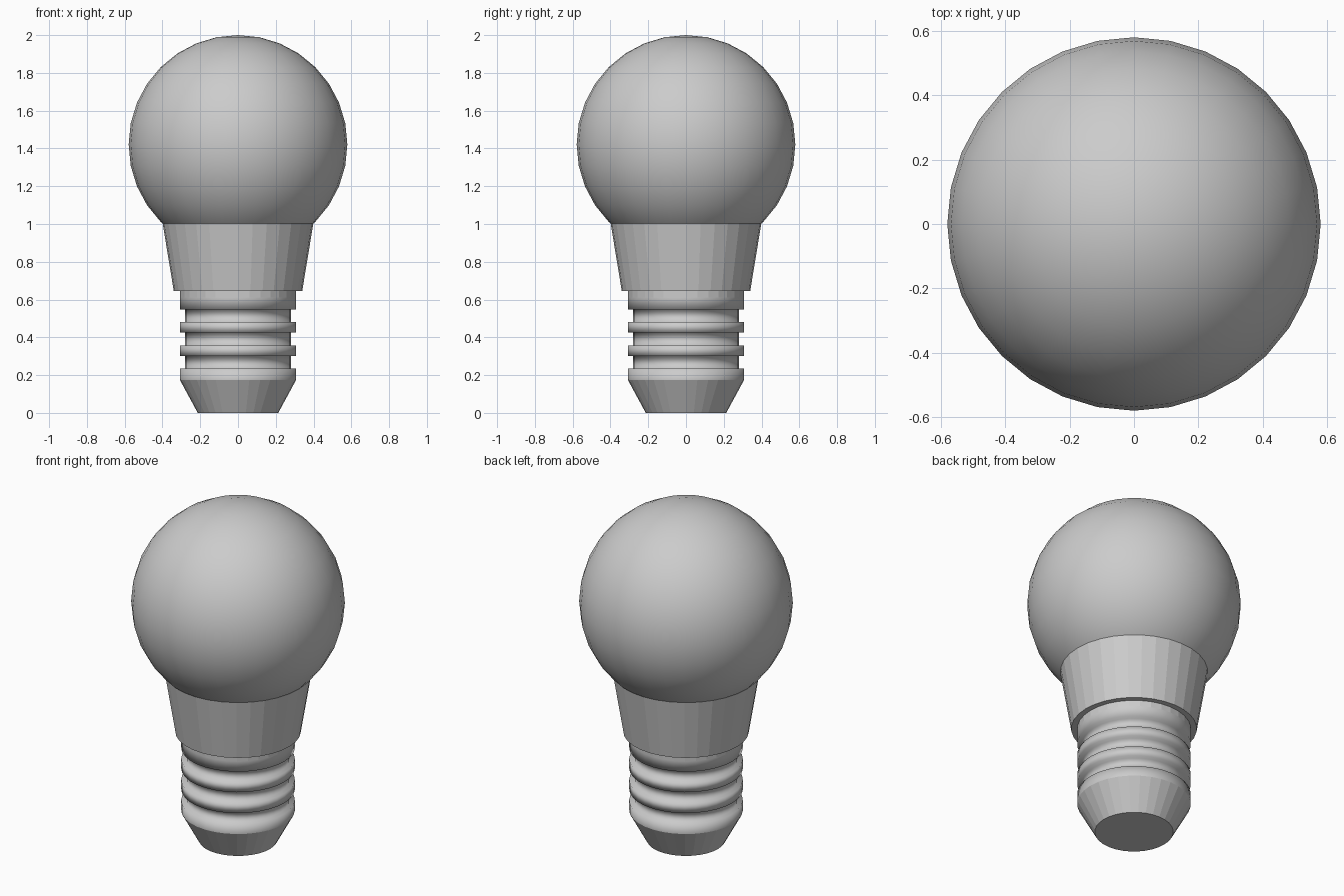
import bpy
import bmesh
from math import cos, sin, tau

cube = bpy.data.objects.get("Cube")
if cube:
    bpy.data.objects.remove(cube, do_unlink=True)

SIDES = 32

# One plain grey for the whole bulb
grey = bpy.data.materials.new("plain grey")
grey.use_nodes = True
colour = (0.6, 0.6, 0.6, 1)
grey.diffuse_color = colour
grey.node_tree.nodes["Principled BSDF"].inputs["Base Color"].default_value = colour


def lathe(name, profile, smooth=False, cap_bottom=False, cap_top=False):
    """Spin (radius, height) points around z, from bottom to top."""
    bm = bmesh.new()
    rings = [[bm.verts.new((r * cos(tau * i / SIDES), r * sin(tau * i / SIDES), z))
              for i in range(SIDES)] for r, z in profile]
    for low, high in zip(rings, rings[1:]):
        for i in range(SIDES):
            j = (i + 1) % SIDES
            bm.faces.new((low[i], low[j], high[j], high[i])).smooth = smooth
    if cap_bottom:
        bm.faces.new(rings[0][::-1])
    if cap_top:
        bm.faces.new(rings[-1])
    mesh = bpy.data.meshes.new(name)
    bm.to_mesh(mesh)
    bm.free()
    mesh.materials.append(grey)
    obj = bpy.data.objects.new(name, mesh)
    bpy.context.collection.objects.link(obj)
    return obj


# Round glass globe
bpy.ops.mesh.primitive_uv_sphere_add(segments=SIDES, ring_count=16, radius=0.579,
                                     location=(0, 0, 1.421))
globe = bpy.context.object
globe.name = "globe"
globe.data.materials.append(grey)
bpy.ops.object.shade_smooth()

# Tapered collar below the globe
lathe("collar", [(0.34, 0.645), (0.4, 1.01)], cap_bottom=True, cap_top=True)

# Screw cap: raised threads with grooves between them, shaded as one soft surface
RIB, GROOVE = 0.308, 0.28
threads = [(RIB, 0.175)]
for top, next_rib in ((0.235, 0.3), (0.358, 0.425), (0.482, 0.548)):
    threads += [(RIB, top), (GROOVE, top), (GROOVE, next_rib), (RIB, next_rib)]
threads.append((RIB, 0.61))
lathe("screw_threads", threads, smooth=True)

# Plain band where the threads meet the collar, and the tapered foot
lathe("neck_band", [(RIB, 0.61), (RIB, 0.65)])
lathe("contact_foot", [(0.213, 0), (RIB, 0.175)], cap_bottom=True)
